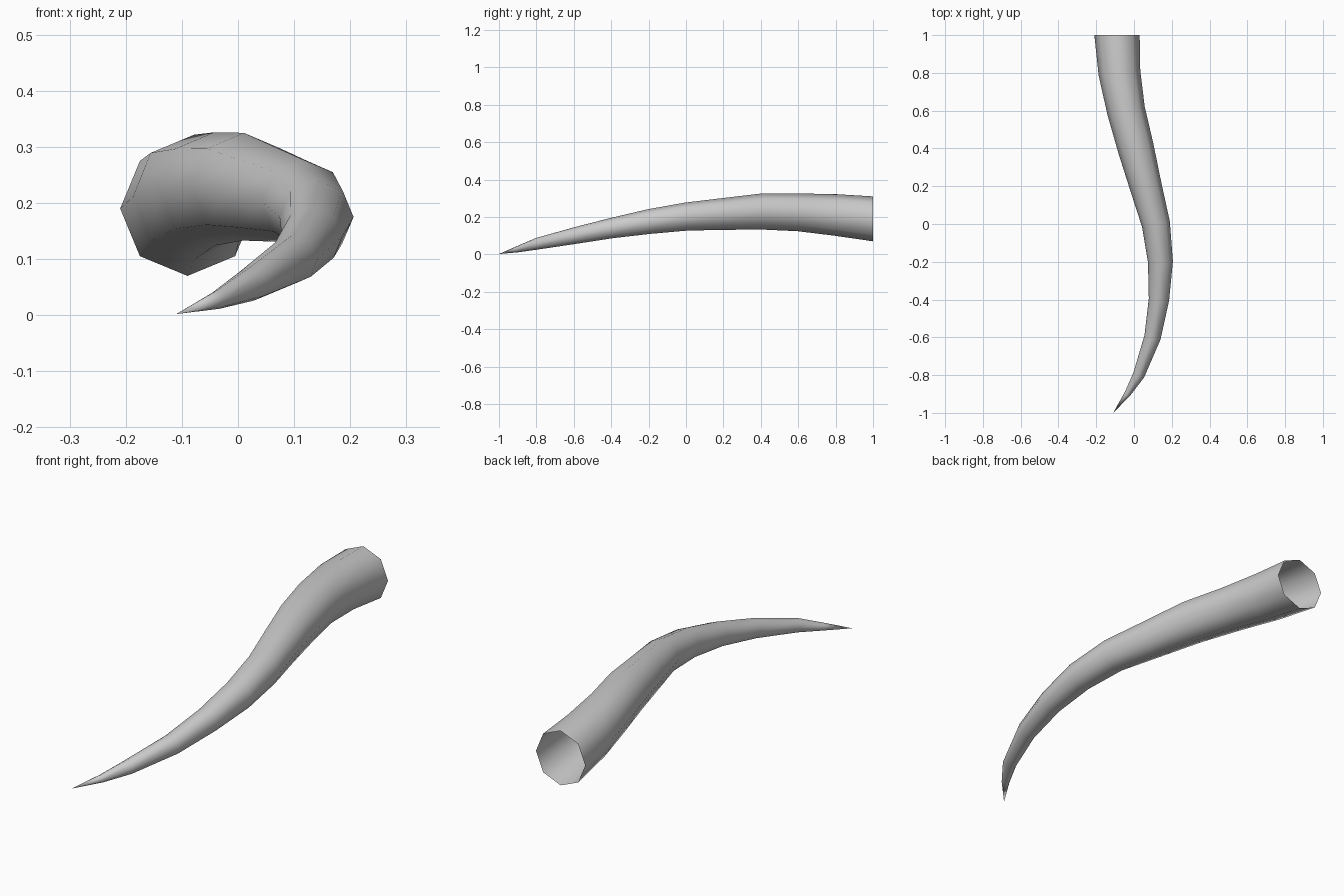
import bpy, bmesh
from math import cos, sin, tau
from mathutils import Vector

if "Cube" in bpy.data.objects:
    bpy.data.objects.remove(bpy.data.objects["Cube"])

SIDES = 8

# Horn path, tip to base: x, y, z, radius
PATH = [
    (-0.11, -1.0, 0.002, 0.0),
    (-0.035, -0.9, 0.028, 0.017),
    (0.025, -0.8, 0.056, 0.031),
    (0.098, -0.6, 0.099, 0.044),
    (0.132, -0.4, 0.140, 0.054),
    (0.140, -0.2, 0.175, 0.066),
    (0.116, 0.0, 0.202, 0.075),
    (0.062, 0.2, 0.216, 0.085),
    (0.010, 0.4, 0.229, 0.096),
    (-0.042, 0.6, 0.225, 0.101),
    (-0.077, 0.8, 0.211, 0.111),
    (-0.090, 1.0, 0.190, 0.120),
]

bm = bmesh.new()
centres = [Vector(p[:3]) for p in PATH]

# Tip vertex
tip = bm.verts.new(centres[0])

# Octagonal rings square to the path; the open base ring faces straight back
rings = []
for i in range(1, len(PATH)):
    if i == len(PATH) - 1:
        tangent = Vector((0, 1, 0))
    else:
        tangent = (centres[i + 1] - centres[i - 1]).normalized()
    side = tangent.cross(Vector((0, 0, 1))).normalized()
    up = side.cross(tangent)
    r = PATH[i][3]
    rings.append([bm.verts.new(centres[i] + r * (cos(tau * k / SIDES) * side + sin(tau * k / SIDES) * up))
                  for k in range(SIDES)])

# Skin: fan at the tip, quads along the length, base left open
for k in range(SIDES):
    n = (k + 1) % SIDES
    bm.faces.new((tip, rings[0][k], rings[0][n]))
    for a, b in zip(rings, rings[1:]):
        bm.faces.new((a[k], b[k], b[n], a[n]))
bmesh.ops.recalc_face_normals(bm, faces=bm.faces)
for f in bm.faces:
    f.smooth = True

mesh = bpy.data.meshes.new("horn")
bm.to_mesh(mesh)
bm.free()
horn = bpy.data.objects.new("horn", mesh)
bpy.context.collection.objects.link(horn)
